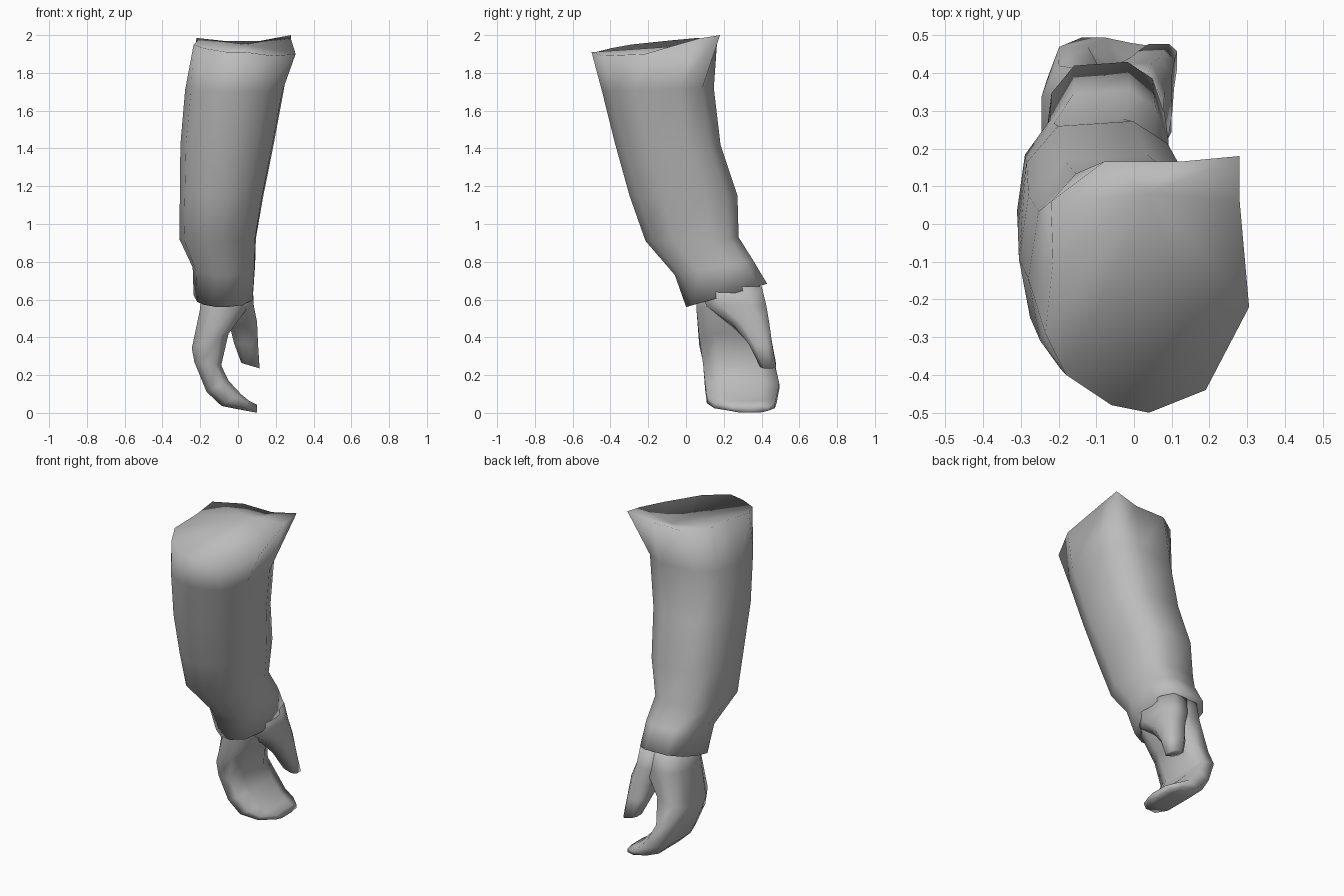
import bpy, bmesh, math

if "Cube" in bpy.data.objects:
    bpy.data.objects.remove(bpy.data.objects["Cube"])

grey = bpy.data.materials.new("plain grey")
grey.diffuse_color = (0.5, 0.5, 0.5, 1)
grey.use_nodes = True
grey.node_tree.nodes["Principled BSDF"].inputs["Base Color"].default_value = grey.diffuse_color


def ring(u0, z0, u1, z1, v0, v1, angles, powers, swap=False):
    """Tilted rounded section: u axis runs from (u0,z0) to (u1,z1), v axis from v0 to v1.
    The powers set how square the low and the high u side are."""
    pts = []
    for deg in angles:
        c, s = math.cos(math.radians(deg)), math.sin(math.radians(deg))
        power = powers[s > 0]
        c = math.copysign(abs(c) ** power, c)
        s = math.copysign(abs(s) ** power, s)
        u = (u0 + u1) / 2 + s * (u1 - u0) / 2
        z = (z0 + z1) / 2 + s * (z1 - z0) / 2
        v = (v0 + v1) / 2 + c * (v1 - v0) / 2
        pts.append((u, v, z) if swap else (v, u, z))
    return pts


def loft(name, rings, start_centre=None):
    """Skin the rings and close both ends with fans."""
    bm = bmesh.new()
    loops = [[bm.verts.new(p) for p in r] for r in rings]
    n = len(loops[0])
    for a, b in zip(loops, loops[1:]):
        for i in range(n):
            j = (i + 1) % n
            bm.faces.new((a[i], a[j], b[j], b[i]))
    for end, centre in ((loops[0], start_centre), (loops[-1], None)):
        mid = bm.verts.new(centre or [sum(v.co[k] for v in end) / n for k in range(3)])
        for i in range(n):
            bm.faces.new((end[i], end[(i + 1) % n], mid))
    bmesh.ops.recalc_face_normals(bm, faces=bm.faces)
    for f in bm.faces:
        f.smooth = True
    me = bpy.data.meshes.new(name)
    bm.to_mesh(me)
    bm.free()
    me.materials.append(grey)
    ob = bpy.data.objects.new(name, me)
    bpy.context.collection.objects.link(ob)
    return ob


# Sleeve: uneven upper rim with a dip near the back, then tilted sections to the cuff
rim = [(.28, .18, 2.0), (.28, .06, 1.98), (.305, -.22, 1.9), (.19, -.44, 1.89),
       (.04, -.5, 1.91), (-.06, -.48, 1.91), (-.18, -.40, 1.93), (-.235, -.29, 1.95),
       (-.215, -.1, 1.97), (-.22, .06, 1.985), (-.08, .165, 1.97), (.12, .165, 1.97)]
around = [45, 15, -20, -55, -85, -105, -130, -150, 180, 150, 115, 75]
sections = [(-.445, 1.70, .155, 1.72, -.28, .25),
            (-.375, 1.42, .19, 1.42, -.305, .195),
            (-.30, 1.15, .28, 1.15, -.308, .14),
            (-.215, .91, .285, .93, -.31, .10),
            (-.06, .73, .36, .81, -.24, .095),
            (.0, .56, .435, .685, -.235, .085)]
loft("sleeve", [rim] + [ring(*s, around, (.87, .75)) for s in sections], (.04, .08, 1.95))

# Mitten-like hand curling inwards, sections run from outer to inner side
eight = [22.5 + 45 * i for i in range(8)]
hand = [(-.20, .68, .07, .68, .05, .40),
        (-.208, .55, .06, .56, .045, .42),
        (-.25, .34, -.045, .42, .06, .43),
        (-.235, .27, -.085, .25, .08, .48),
        (-.17, .11, -.045, .17, .09, .505),
        (-.09, .035, .02, .10, .10, .49),
        (.03, .012, .06, .065, .14, .48),
        (.10, .0, .10, .045, .24, .44)]
loft("hand", [ring(*s, eight, (.7, .7), True) for s in hand])

# Thumb, broad where it leaves the cuff
thumb = [(-.10, .67, .083, .67, .06, .41),
         (-.08, .55, .088, .57, .10, .435),
         (-.045, .45, .105, .48, .24, .447),
         (-.025, .37, .11, .36, .33, .46),
         (.015, .265, .117, .235, .39, .48)]
loft("thumb", [ring(*s, eight, (.7, .7), True) for s in thumb])
